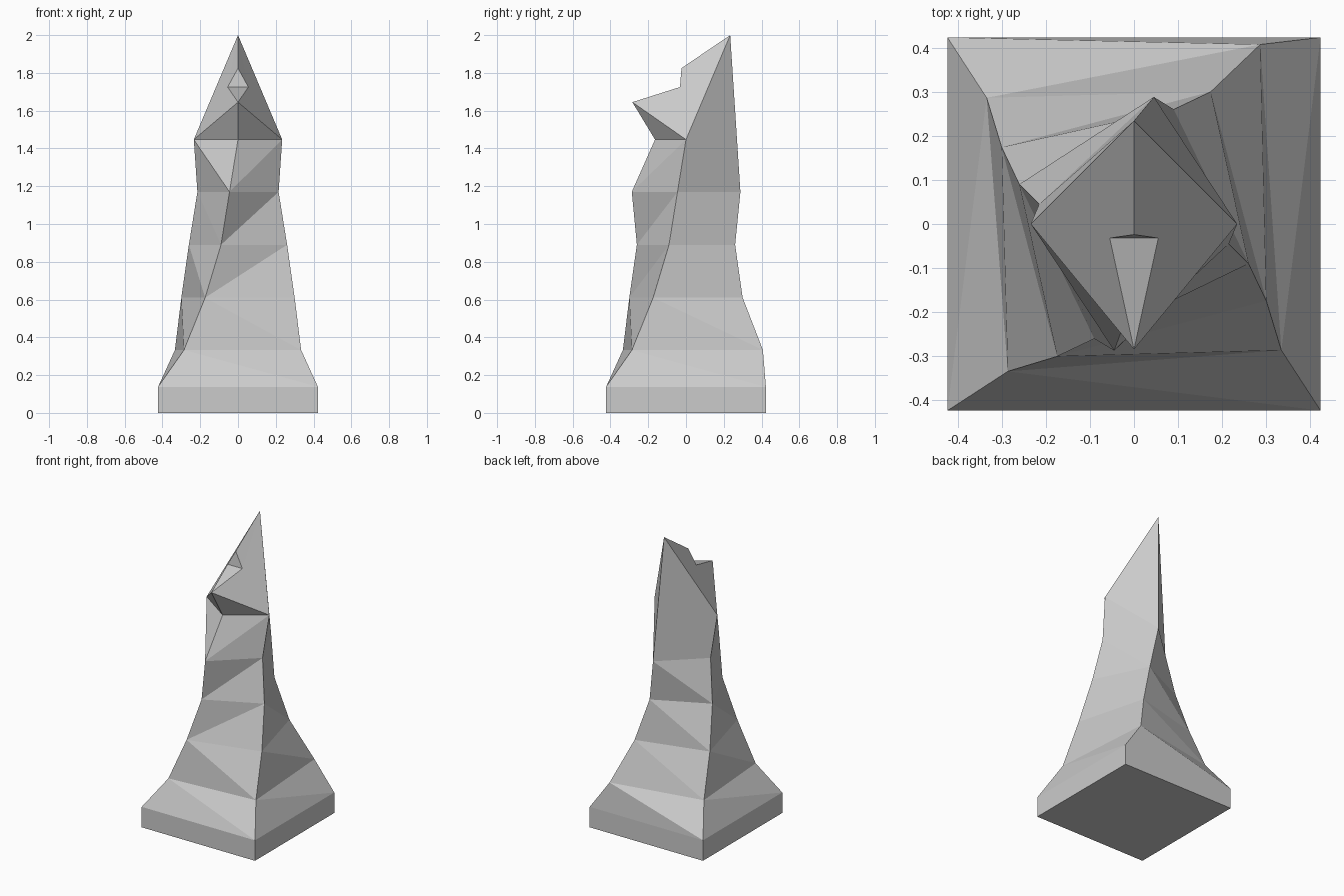
import bpy, bmesh

if "Cube" in bpy.data.objects:
    bpy.data.objects.remove(bpy.data.objects["Cube"])

bm = bmesh.new()


def ring(z, a, b, front=None, back=None):
    """Twisted square: front-left, front-right, back-right, back-left corners."""
    pts = [(-b, -a), (a, -b), (b, a), (-a, b)]
    if front is not None:
        pts[0] = (-b, -front)
    if back is not None:
        pts[2] = (b, back)
    return [bm.verts.new((x, y, z)) for x, y in pts]


# Plinth and twisting shaft cross-sections
rings = [
    ring(0.00, 0.423, 0.423),
    ring(0.138, 0.423, 0.423),
    ring(0.333, 0.334, 0.286, back=0.407),
    ring(0.61, 0.30, 0.174),
    ring(0.89, 0.26, 0.09),
    ring(1.17, 0.215, 0.045, front=0.287, back=0.288),
    ring(1.447, 0.234, 0.0, front=0.164, back=0.234),
]
# Back corner of the last section is pulled up into the crest
rings[-1][2].co.z = 2.0

# Triangulated walls; the upper front panels fold the other way
bm.faces.new(rings[0][::-1])
for k, (lo, hi) in enumerate(zip(rings, rings[1:])):
    for i in range(4):
        j = (i + 1) % 4
        if k == 0:
            bm.faces.new((lo[i], lo[j], hi[j], hi[i]))
        elif i == 0 and k >= 3:
            bm.faces.new((lo[i], lo[j], hi[j]))
            bm.faces.new((lo[i], hi[j], hi[i]))
        else:
            bm.faces.new((lo[i], lo[j], hi[i]))
            bm.faces.new((lo[j], hi[j], hi[i]))

# Head with overhanging snout and a notch cut into its ridge
throat, right, crest, left = rings[-1]
snout = bm.verts.new((0, -0.284, 1.645))
notch_top = bm.verts.new((0, -0.024, 1.825))
notch = {s: bm.verts.new((s * 0.055, -0.032, 1.725)) for s in (-1, 1)}
for s, side in ((1, right), (-1, left)):
    for tri in ((throat, side, snout), (side, crest, notch[s]),
                (crest, notch_top, notch[s]), (side, notch[s], snout)):
        bm.faces.new(tri[::s])
bm.faces.new((snout, notch[1], notch[-1]))
bm.faces.new((notch[-1], notch[1], notch_top))

bmesh.ops.recalc_face_normals(bm, faces=bm.faces[:])
mesh = bpy.data.meshes.new("twisted_knight_piece")
bm.to_mesh(mesh)
bm.free()
bpy.context.collection.objects.link(bpy.data.objects.new("twisted_knight_piece", mesh))
